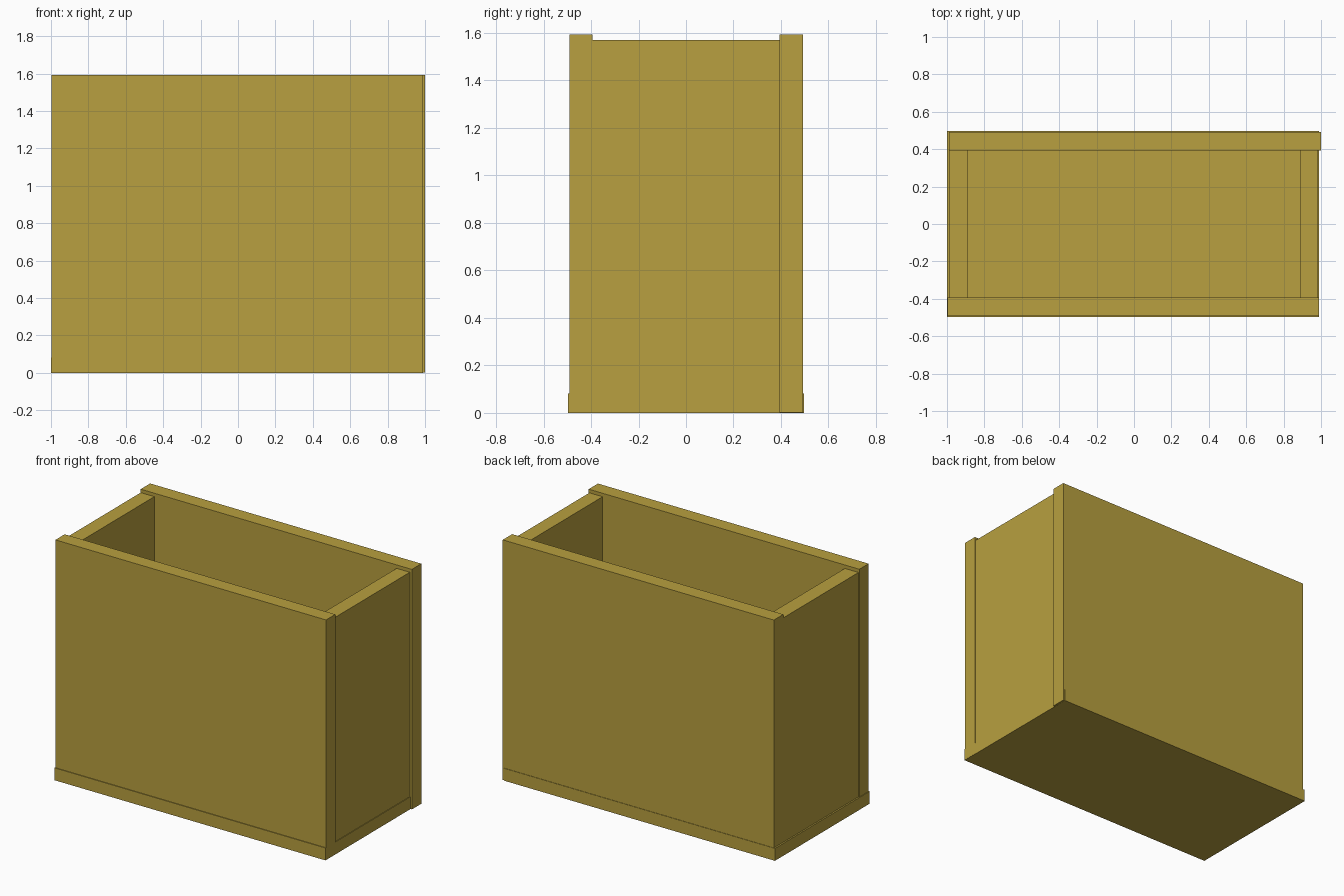
import bpy

if "Cube" in bpy.data.objects:
    bpy.data.objects.remove(bpy.data.objects["Cube"])

# Shared ochre material
wood = bpy.data.materials.new("ochre_wood")
wood.diffuse_color = (0.48, 0.35, 0.05, 1)
wood.use_nodes = True
wood.node_tree.nodes["Principled BSDF"].inputs["Base Color"].default_value = wood.diffuse_color


def panel(name, x0, x1, y0, y1, z0, z1):
    """Add a rectangular board spanning the given limits."""
    bpy.ops.mesh.primitive_cube_add(
        size=1, location=((x0 + x1) / 2, (y0 + y1) / 2, (z0 + z1) / 2))
    ob = bpy.context.object
    ob.name = name
    ob.scale = (x1 - x0, y1 - y0, z1 - z0)
    bpy.ops.object.transform_apply(location=False, rotation=False, scale=True)
    ob.data.materials.append(wood)
    return ob


# Floor board
panel("bottom_panel", -1.0, 0.989, -0.496, 0.496, 0, 0.082)

# Long walls, slightly taller than the ends
panel("front_panel", -0.996, 0.99, -0.491, -0.394, 0.001, 1.593)
panel("back_panel", -0.99, 1.0, 0.394, 0.493, 0.001, 1.593)

# Short end walls fitted between the long walls
panel("left_panel", -0.99, -0.89, -0.394, 0.394, 0.001, 1.57)
panel("right_panel", 0.888, 0.985, -0.394, 0.394, 0.001, 1.57)
